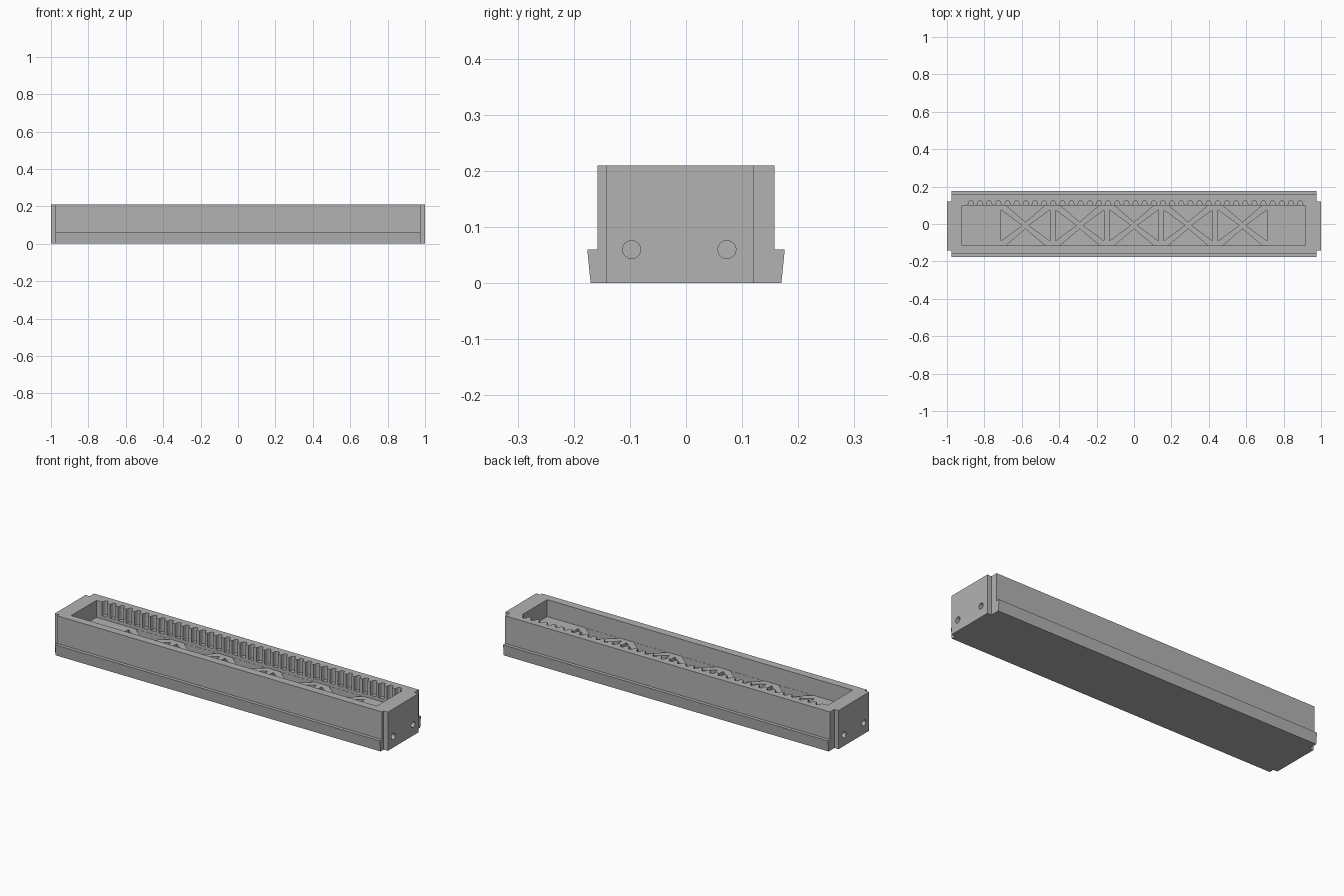
import bpy, bmesh, math
from mathutils import Vector

cube = bpy.data.objects.get("Cube")
if cube:
    bpy.data.objects.remove(cube, do_unlink=True)

grey = bpy.data.materials.new("plain_grey")
grey.use_nodes = True
GREY = (0.45, 0.45, 0.45, 1)
grey.diffuse_color = GREY
grey.node_tree.nodes["Principled BSDF"].inputs["Base Color"].default_value = GREY


def add_prism(bm, outline, place, start, end):
    """Extrude a 2D outline from start to end; place maps (a, b, depth) to a point."""
    low = [bm.verts.new(place(a, b, start)) for a, b in outline]
    high = [bm.verts.new(place(a, b, end)) for a, b in outline]
    bm.faces.new(low)
    bm.faces.new(high)
    n = len(outline)
    for i in range(n):
        j = (i + 1) % n
        bm.faces.new((low[i], low[j], high[j], high[i]))


def along_x(a, b, d):
    return Vector((d, a, b))


def along_z(a, b, d):
    return Vector((a, b, d))


def rect(x0, x1, y0, y1):
    return [(x0, y0), (x1, y0), (x1, y1), (x0, y1)]


def make_object(name, bm):
    bmesh.ops.recalc_face_normals(bm, faces=bm.faces)
    mesh = bpy.data.meshes.new(name)
    bm.to_mesh(mesh)
    bm.free()
    mesh.materials.append(grey)
    obj = bpy.data.objects.new(name, mesh)
    bpy.context.collection.objects.link(obj)
    return obj


HEIGHT, ABOVE = 0.21, 0.3
FLOOR, POCKET_BOTTOM, SLOT_BOTTOM = 0.118, 0.03, 0.135
BACK = 0.1          # inner back wall
FRONT = -0.115      # inner front wall
cutters = []

# Body: long block with a flared skirt at the base
half = [(0.17, 0), (0.176, 0.06), (0.158, 0.06), (0.158, HEIGHT)]
profile = half + [(-y, z) for y, z in reversed(half)]
bm = bmesh.new()
add_prism(bm, profile, along_x, -1, 1)
body = make_object("tray_body", bm)

# Stepped corners leave a narrower tongue on each end
bm = bmesh.new()
for side in (-1, 1):
    x0, x1 = sorted((side * 0.975, side * 1.1))
    add_prism(bm, rect(x0, x1, 0.12, 0.3), along_z, -0.1, ABOVE)
    add_prism(bm, rect(x0, x1, -0.3, -0.143), along_z, -0.1, ABOVE)
cutters.append(make_object("corner_cutter", bm))

# Main open cavity
bm = bmesh.new()
add_prism(bm, rect(-0.92, 0.914, FRONT, BACK), along_z, FLOOR, ABOVE)
cutters.append(make_object("cavity_cutter", bm))

# Row of rounded slots in the back wall
bm = bmesh.new()
SLOTS = 37
for i in range(SLOTS):
    x = -0.872 + i * 1.76 / (SLOTS - 1)
    arch = [(x + 0.012 * math.cos(math.radians(t)), 0.113 + 0.012 * math.sin(math.radians(t)))
            for t in range(0, 181, 30)]
    outline = [(x - 0.016, BACK - 0.02), (x + 0.016, BACK - 0.02), (x + 0.016, BACK)]
    add_prism(bm, outline + arch + [(x - 0.016, BACK)], along_z, SLOT_BOTTOM, ABOVE)
cutters.append(make_object("slot_cutter", bm))

# Triangular floor pockets separated by crossed braces
bm = bmesh.new()
MID = (FRONT + BACK) / 2
REACH = (BACK - FRONT) / 2 - 0.001
for k in range(-2, 3):
    cx = k * 0.29
    for s in (-1, 1):
        side_pocket = [(cx + s * 0.13, MID - 0.082), (cx + s * 0.13, MID + 0.082),
                       (cx + s * 0.018, MID)]
        end_pocket = [(cx - 0.103, MID + s * REACH), (cx + 0.103, MID + s * REACH),
                      (cx, MID + s * 0.018)]
        for pocket in (side_pocket, end_pocket):
            add_prism(bm, pocket, along_z, POCKET_BOTTOM, FLOOR + 0.03)
cutters.append(make_object("pocket_cutter", bm))

# Round dowel holes in both ends
bm = bmesh.new()
for side in (-1, 1):
    for y in (-0.097, 0.073):
        circle = [(y + 0.016 * math.cos(2 * math.pi * i / 24),
                   0.06 + 0.016 * math.sin(2 * math.pi * i / 24)) for i in range(24)]
        add_prism(bm, circle, along_x, side * 0.95, side * 1.1)
cutters.append(make_object("hole_cutter", bm))

# Cut everything out, then bake the result and drop the cutters
for cutter in cutters:
    cutter.hide_render = True
    mod = body.modifiers.new(cutter.name, "BOOLEAN")
    mod.operation = "DIFFERENCE"
    mod.solver = "EXACT"
    mod.object = cutter
bpy.context.view_layer.update()
graph = bpy.context.evaluated_depsgraph_get()
baked = bpy.data.meshes.new_from_object(body.evaluated_get(graph))
body.modifiers.clear()
body.data = baked
for cutter in cutters:
    bpy.data.objects.remove(cutter, do_unlink=True)

# Smooth only the round holes and slot arches
bpy.ops.object.select_all(action="DESELECT")
body.select_set(True)
bpy.context.view_layer.objects.active = body
bpy.ops.object.shade_smooth_by_angle(angle=math.radians(32))
